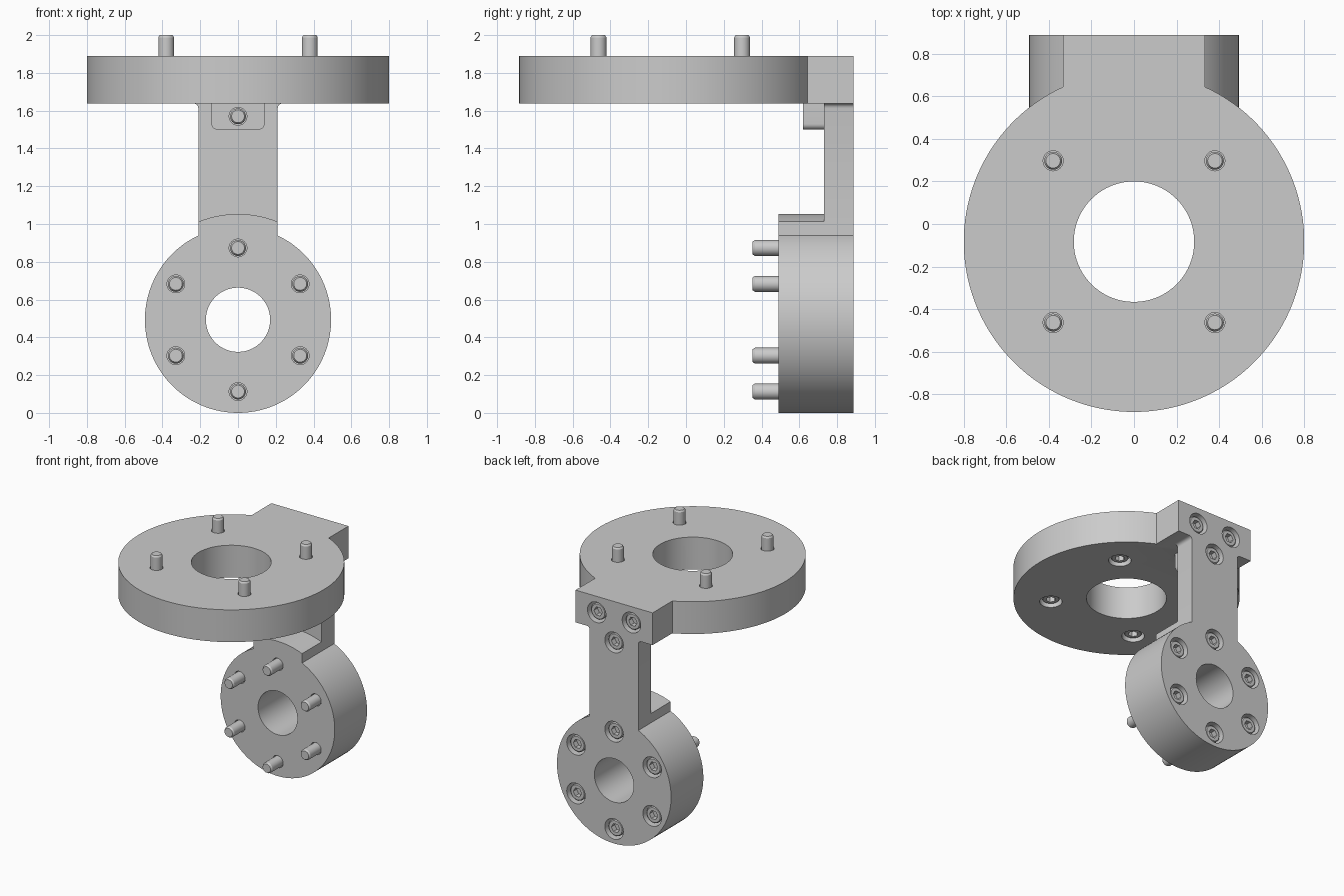
import bpy, bmesh
from math import sin, cos, pi, radians, sqrt, atan2
from mathutils import Vector

if "Cube" in bpy.data.objects:
    bpy.data.objects.remove(bpy.data.objects["Cube"])


def finish(name, bm):
    bmesh.ops.recalc_face_normals(bm, faces=bm.faces[:])
    me = bpy.data.meshes.new(name)
    bm.to_mesh(me)
    bm.free()
    ob = bpy.data.objects.new(name, me)
    bpy.context.collection.objects.link(ob)
    return ob


def prism(name, pts, axis, lo, hi):
    """Extrude a 2D outline along y or z."""
    bm = bmesh.new()
    put = (lambda p, w: (p[0], w, p[1])) if axis == 'y' else (lambda p, w: (p[0], p[1], w))
    a = [bm.verts.new(put(p, lo)) for p in pts]
    b = [bm.verts.new(put(p, hi)) for p in pts]
    bm.faces.new(a)
    bm.faces.new(b[::-1])
    n = len(pts)
    for i in range(n):
        bm.faces.new((a[i], a[(i + 1) % n], b[(i + 1) % n], b[i]))
    return finish(name, bm)


def arc(cx, cy, r, a0, a1, n):
    return [(cx + r * cos(a0 + (a1 - a0) * i / n), cy + r * sin(a0 + (a1 - a0) * i / n))
            for i in range(n + 1)]


def lathe(bm, rings, pos, direction, seg=24):
    """Rings are (radius, depth, is_hex), from pos along direction."""
    q = Vector(direction).to_track_quat('Z', 'Y')
    loops = []
    for r, d, is_hex in rings:
        loop = []
        for i in range(1 if r == 0 else seg):
            t = 2 * pi * i / seg
            k = r * cos(pi / 6) / cos(t % (pi / 3) - pi / 6) if is_hex else r
            loop.append(bm.verts.new(Vector(pos) + q @ Vector((k * cos(t), k * sin(t), d))))
        loops.append(loop)
    for a, b in zip(loops, loops[1:]):
        for i in range(seg):
            j = (i + 1) % seg
            if len(a) == 1:
                bm.faces.new((a[0], b[i], b[j]))
            elif len(b) == 1:
                bm.faces.new((a[i], a[j], b[0]))
            else:
                bm.faces.new((a[i], a[j], b[j], b[i]))


CZ, CY = 0.493, -0.083          # drum centre height, top disc centre
ARM, BLK = 0.21, 0.333          # half widths of arm and block

# Bolts: (group, surface point, direction, depth of the tip)
bolts = []
for k in range(6):
    a = radians(90 + 60 * k)
    bolts.append(("drum_bolt", (0.38 * cos(a), 0.888, CZ + 0.38 * sin(a)), (0, -1, 0), 0.535))
for sx in (-1, 1):
    for y in (CY + 0.38, CY - 0.38):
        bolts.append(("disc_bolt", (sx * 0.38, y, 1.638), (0, 0, 1), 0.362))
    bolts.append(("block_bolt", (sx * 0.15, 0.888, 1.765), (0, -1, 0), 0.35))
bolts.append(("tab_bolt", (0, 0.888, 1.57), (0, -1, 0), 0.265))

# Top disc with rear block
a = atan2(sqrt(0.64 - BLK ** 2), BLK)
top_disc = prism("top_disc", arc(0, CY, 0.8, pi - a, 2 * pi + a, 112)
                 + [(BLK, 0.888), (-BLK, 0.888)], 'z', 1.638, 1.89)

# Drum with raised neck, and the arm plate behind it
a = atan2(sqrt(CZ ** 2 - ARM ** 2), ARM)
rim = arc(0, CZ, CZ, pi - a, 2 * pi + a, 88)
b = atan2(sqrt(0.56 ** 2 - ARM ** 2), ARM)
drum = prism("drum", rim + arc(0, CZ, 0.56, b, pi - b, 12), 'y', 0.49, 0.73)
fillet = arc(ARM + 0.025, 1.613, 0.025, pi, pi / 2, 4)
arm_plate = prism("arm_plate", rim + fillet + [(-x, z) for x, z in fillet[::-1]],
                  'y', 0.73, 0.888)

# Tab under the block
tab = prism("tab", [(-0.14, 1.638)] + arc(-0.11, 1.53, 0.03, pi, 1.5 * pi, 6)
            + arc(0.11, 1.53, 0.03, 1.5 * pi, 2 * pi, 6) + [(0.14, 1.638)], 'y', 0.62, 0.73)

# Shared cutter: counterbored bolt holes and the two large bores
bm = bmesh.new()
for _, pos, d, tip in bolts:
    lathe(bm, [(0, -0.05, 0), (0.08, -0.05, 0), (0.08, 0.105, 0), (0.047, 0.105, 0),
               (0.047, tip + 0.05, 0), (0, tip + 0.05, 0)], pos, d, 32)
lathe(bm, [(0, 0, 0), (0.17, 0, 0), (0.17, 0.6, 0), (0, 0.6, 0)], (0, 0.4, CZ), (0, 1, 0), 64)
lathe(bm, [(0, 0, 0), (0.283, 0, 0), (0.283, 0.4, 0), (0, 0.4, 0)], (0, CY, 1.56), (0, 0, 1), 80)
cutter = finish("hole_cutter", bm)
cutter.hide_render = True

for ob in (top_disc, drum, arm_plate, tab):
    mod = ob.modifiers.new("holes", 'BOOLEAN')
    mod.operation, mod.solver, mod.object = 'DIFFERENCE', 'EXACT', cutter
    bpy.context.view_layer.objects.active = ob
    bpy.ops.object.modifier_apply(modifier=mod.name)
bpy.data.objects.remove(cutter)

# Socket-head bolts, slightly recessed
for name, pos, d, tip in bolts:
    bm = bmesh.new()
    lathe(bm, [(0, 0.06, 0), (0.036, 0.06, 1), (0.036, 0.018, 1), (0.057, 0.018, 0),
               (0.064, 0.025, 0), (0.064, 0.105, 0), (0.042, 0.105, 0),
               (0.042, tip - 0.012, 0), (0.034, tip, 0), (0, tip, 0)], pos, d)
    finish(name, bm)

bpy.ops.object.select_all(action='SELECT')
bpy.context.view_layer.objects.active = top_disc
bpy.ops.object.shade_smooth_by_angle(angle=radians(30))
